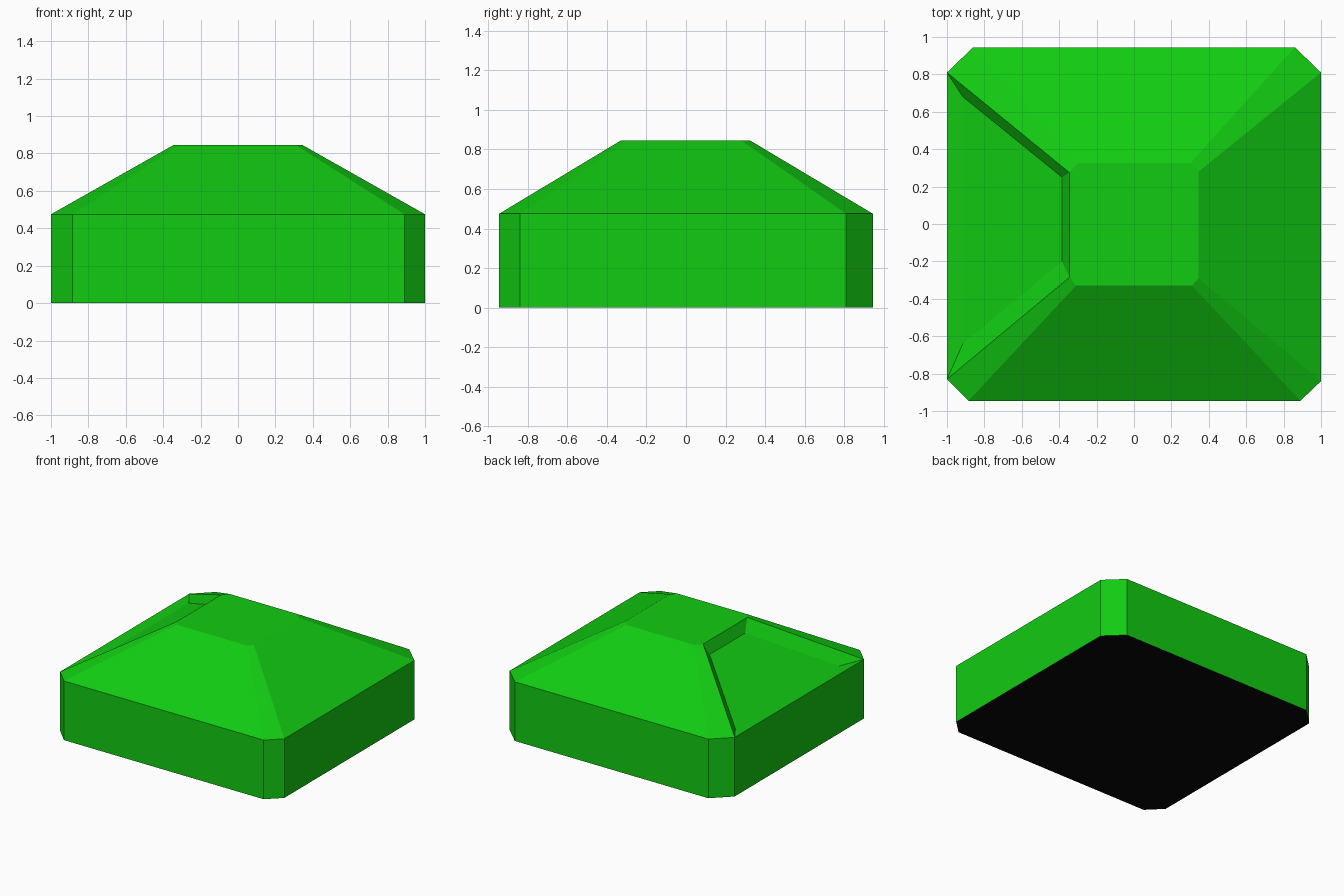
import bpy, bmesh

if "Cube" in bpy.data.objects:
    bpy.data.objects.remove(bpy.data.objects["Cube"])


def material(name, color):
    m = bpy.data.materials.new(name)
    m.diffuse_color = (*color, 1)
    m.use_nodes = True
    m.node_tree.nodes["Principled BSDF"].inputs["Base Color"].default_value = m.diffuse_color
    return m


green = material("green", (0.006, 0.60, 0.006))
black = material("black", (0.002, 0.002, 0.002))

# Chamfered outlines, starting and ending on the left side
base = [(-1, 0.81), (-1, -0.83), (-0.885, -0.945), (0.89, -0.945),
        (1, -0.84), (1, 0.81), (0.86, 0.945), (-0.86, 0.945)]
crown = [(-0.345, 0.275), (-0.345, -0.285), (-0.31, -0.33), (0.31, -0.33),
         (0.345, -0.29), (0.345, 0.28), (0.30, 0.325), (-0.30, 0.325)]

bm = bmesh.new()


def ring(outline, z):
    return [bm.verts.new((x, y, z)) for x, y in outline]


def bridge(a, b):
    """Join two closed loops with quads and return the faces."""
    n = len(a)
    return [bm.faces.new((a[i], a[(i + 1) % n], b[(i + 1) % n], b[i]))
            for i in range(n)]


# Straight walls, sloped roof and flat top
foot, eave, top = ring(base, 0), ring(base, 0.475), ring(crown, 0.845)
bridge(foot, eave)
slopes = bridge(eave, top)
bm.faces.new(top)
bottom = bm.faces.new(foot[::-1])

# Recessed panel in the left slope
rim = list(slopes[0].verts)
bm.faces.remove(slopes[0])
panel = [bm.verts.new(p) for p in ((-0.915, 0.68, 0.472), (-0.915, -0.64, 0.472),
                                   (-0.385, -0.20, 0.762), (-0.385, 0.25, 0.762))]
bridge(rim, panel)
bm.faces.new(panel)

# Black underside
bottom.material_index = 1

mesh = bpy.data.meshes.new("chamfered_block")
bm.normal_update()
bm.to_mesh(mesh)
bm.free()
mesh.materials.append(green)
mesh.materials.append(black)
block = bpy.data.objects.new("chamfered_block", mesh)
bpy.context.collection.objects.link(block)
